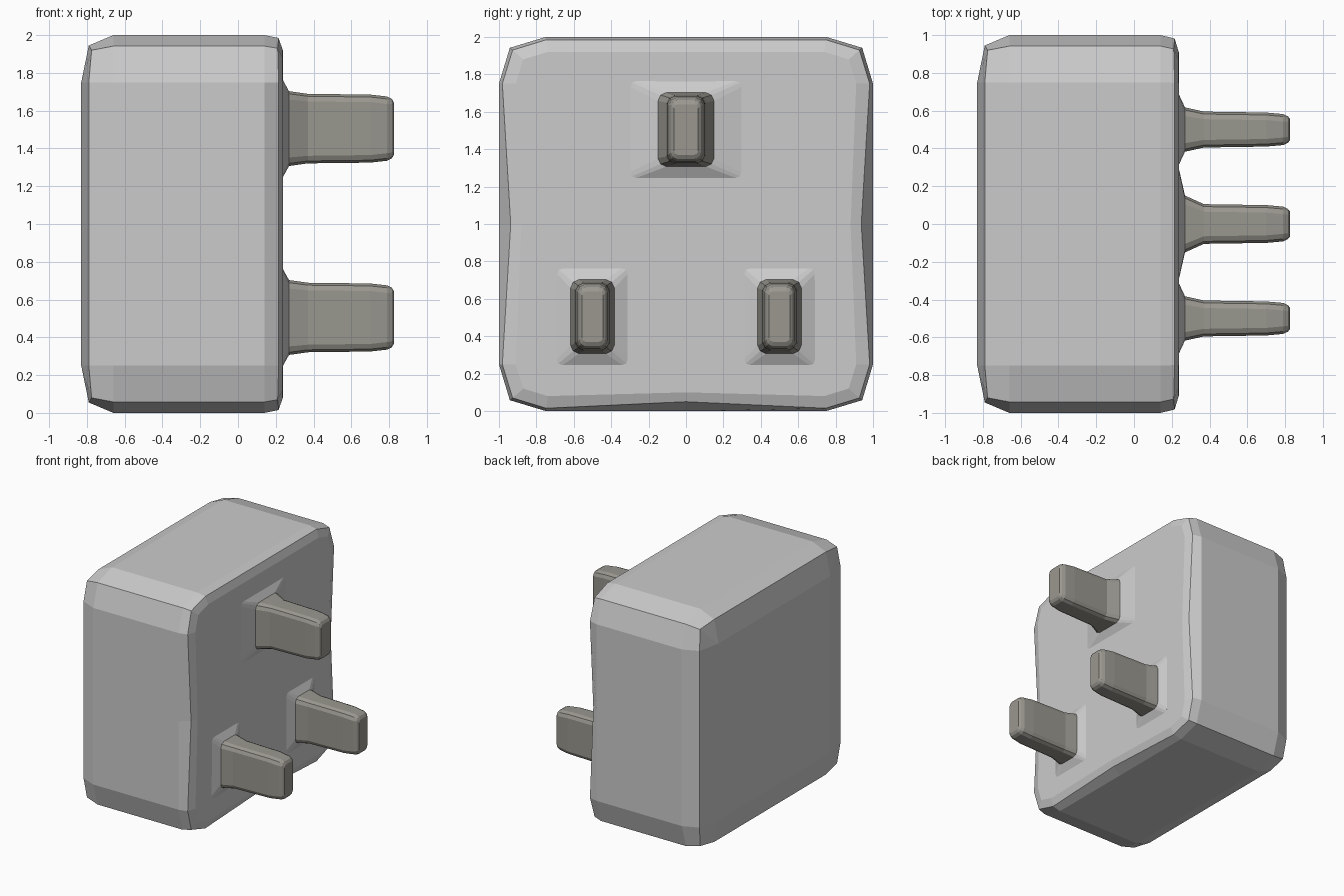
import bpy, bmesh
from mathutils import Vector

if "Cube" in bpy.data.objects:
    bpy.data.objects.remove(bpy.data.objects["Cube"])


def ring(x, hy, hz, a, k, xc=None, side_dent=0.0, low_dent=0.0):
    """Rounded rectangle in the YZ plane: three points per corner plus mid-side points.
    a = corner length, k = how far the corner point is pulled in, xc = x of corner point."""
    xc = x if xc is None else xc
    pts = []
    for sy, sz in ((1, 1), (-1, 1), (-1, -1), (1, -1)):
        corner = [(x, sy * hy, sz * (hz - a)),
                  (xc, sy * (hy - k), sz * (hz - k)),
                  (x, sy * (hy - a), sz * hz)]
        if sy * sz < 0:
            corner.reverse()
        # mid-side point that precedes each corner
        mid = {(1, 1): (x, hy - side_dent, 0), (-1, 1): (x, 0, hz),
               (-1, -1): (x, -hy + side_dent, 0), (1, -1): (x, 0, -hz + low_dent)}[(sy, sz)]
        pts += [mid] + corner
    return pts


def loft(name, rings, y, z, mat=None):
    """Skin a stack of rings, close both ends."""
    bm = bmesh.new()
    rows = [[bm.verts.new(Vector(p) + Vector((0, y, z))) for p in r] for r in rings]
    n = len(rows[0])
    for r0, r1 in zip(rows, rows[1:]):
        for i in range(n):
            j = (i + 1) % n
            bm.faces.new((r0[i], r0[j], r1[j], r1[i]))
    bm.faces.new(rows[0])
    bm.faces.new(rows[-1])
    bmesh.ops.remove_doubles(bm, verts=bm.verts[:], dist=0.0005)
    bmesh.ops.recalc_face_normals(bm, faces=bm.faces[:])
    me = bpy.data.meshes.new(name)
    bm.to_mesh(me)
    bm.free()
    ob = bpy.data.objects.new(name, me)
    bpy.context.collection.objects.link(ob)
    if mat:
        me.materials.append(mat)
    return ob


metal = bpy.data.materials.new("prong_metal")
metal.diffuse_color = (0.32, 0.31, 0.275, 1)
metal.use_nodes = True
metal.node_tree.nodes["Principled BSDF"].inputs["Base Color"].default_value = metal.diffuse_color

# Main housing
loft("body", [
    ring(-0.83, 0.75, 0.75, 0.0, 0.0),
    ring(-0.79, 0.945, 0.945, 0.195, 0.025, -0.775),
    ring(-0.66, 1.0, 1.0, 0.25, 0.058),
    ring(0.14, 1.0, 1.0, 0.25, 0.058),
    ring(0.215, 0.982, 0.985, 0.235, 0.055, 0.21, 0.045, 0.035),
    ring(0.237, 0.91, 0.92, 0.17, 0.04, 0.235, 0.03, 0.02),
], 0, 1)


def prong(name, y, z, flare_y, base_y, half_y):
    # Raised collar moulded into the housing
    loft(name + "_collar", [
        ring(0.2, flare_y, 0.26, 0.03, 0.008),
        ring(0.236, flare_y, 0.26, 0.03, 0.008),
        ring(0.27, base_y, 0.198, 0.045, 0.014),
    ], y, z)
    # Metal blade with rounded tip
    t = half_y
    loft(name, [
        ring(0.25, base_y - 0.002, 0.196, 0.045, 0.014),
        ring(0.271, base_y, 0.198, 0.045, 0.014),
        ring(0.37, t + 0.005, 0.184, 0.04, 0.013),
        ring(0.70, t, 0.18, 0.04, 0.013),
        ring(0.79, t - 0.008, 0.17, 0.04, 0.013),
        ring(0.815, t - 0.02, 0.157, 0.03, 0.01),
        ring(0.827, t - 0.035, 0.135, 0.02, 0.006),
    ], y, z, metal)


# Upper earth prong and the two lower prongs
prong("upper_prong", 0, 1.505, 0.30, 0.15, 0.10)
for side, s in (("left", -1), ("right", 1)):
    prong("lower_prong_" + side, s * 0.5, 0.505, 0.19, 0.117, 0.09)
